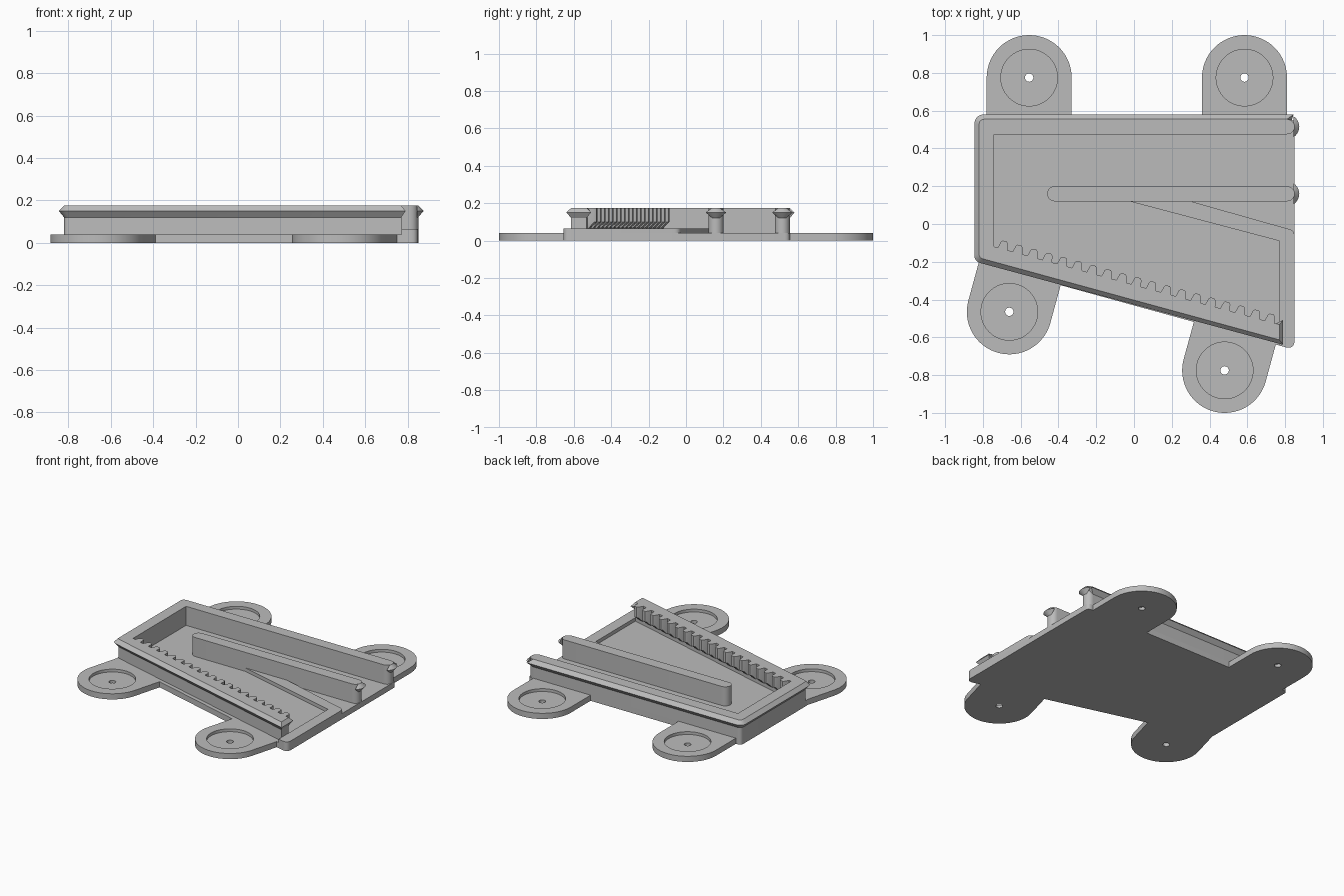
import bpy, bmesh, math
from mathutils import Vector

old = bpy.data.objects.get("Cube")
if old:
    bpy.data.objects.remove(old, do_unlink=True)

grey = bpy.data.materials.new("plain grey")
grey.use_nodes = True
grey.diffuse_color = (0.5, 0.5, 0.5, 1)
grey.node_tree.nodes["Principled BSDF"].inputs["Base Color"].default_value = (0.5, 0.5, 0.5, 1)

FLOOR, LIP, TOP = 0.04, 0.065, 0.175
SLOPE = -0.2733
TILT = math.atan(SLOPE)
# Flare of the rim: height and outward offset
RIM = [(0.12, 0), (0.15, 0.025), (TOP, 0)]


def loft(name, loops, ring=False):
    """Bridge (outline, height) loops; cap the ends or close into a ring."""
    bm = bmesh.new()
    rows = [[bm.verts.new((p[0], p[1], z)) for p in pts] for pts, z in loops]
    n = len(rows[0])
    pairs = list(zip(rows, rows[1:]))
    if ring:
        pairs.append((rows[-1], rows[0]))
    else:
        bm.faces.new(rows[0])
        bm.faces.new(rows[-1])
    for a, b in pairs:
        for i in range(n):
            j = (i + 1) % n
            bm.faces.new((a[i], a[j], b[j], b[i]))
    bmesh.ops.recalc_face_normals(bm, faces=bm.faces)
    me = bpy.data.meshes.new(name)
    bm.to_mesh(me)
    bm.free()
    me.materials.append(grey)
    ob = bpy.data.objects.new(name, me)
    bpy.context.collection.objects.link(ob)
    bpy.ops.object.select_all(action='DESELECT')
    ob.select_set(True)
    bpy.context.view_layer.objects.active = ob
    bpy.ops.object.shade_smooth_by_angle(angle=math.radians(30))
    return ob


def rounded(corners, steps=6):
    """Outline from (x, y, radius) corners."""
    out = []
    for i, (x, y, r) in enumerate(corners):
        p = Vector((x, y))
        if r == 0:
            out.append(p)
            continue
        a = p + (Vector(corners[i - 1][:2]) - p).normalized() * r
        b = p + (Vector(corners[(i + 1) % len(corners)][:2]) - p).normalized() * r
        for k in range(steps + 1):
            t = k / steps
            out.append(a * (1 - t) ** 2 + p * 2 * t * (1 - t) + b * t * t)
    return out


def arc(cx, cy, r, a0, a1, n=12):
    return [(cx + r * math.cos(a0 + (a1 - a0) * i / n),
             cy + r * math.sin(a0 + (a1 - a0) * i / n)) for i in range(n + 1)]


def prism(name, pts, z0, z1):
    return loft(name, [(pts, z0), (pts, z1)])


def front(x, shift=0):
    """Slanted front line of the tray."""
    return -0.179 + SLOPE * (x + 0.82) + shift


# Floor plate with a narrow ledge along the front
prism("floor_plate", rounded([
    (-0.82, 0.555, 0.03), (0.85, 0.555, 0.03),
    (0.85, front(0.85, -0.03), 0.05), (-0.82, front(-0.82, -0.026), 0.03)]), 0, FLOOR)

# Raised lip on the right, joined to a slanted ridge
prism("lip_and_ridge", rounded([
    (0.85, -0.035, 0.03), (0.23, 0.14, 0), (-0.1, 0.14, 0), (0.77, -0.09, 0),
    (0.77, front(0.77, -0.03), 0), (0.85, front(0.85, -0.03), 0.05)]), FLOOR, LIP)


# Back, left and front walls in one piece with a flared rim
def wall_outline(e):
    left = -0.82 - e
    return rounded([
        (0.81, 0.475, 0), (0.81 + 1.4 * e, 0.555 + e, 0),
        (left, 0.555 + e, 0.03 + e),
        (left, front(left, -1.04 * e), 0.02 + e / 2),
        (0.77 + 0.8 * e, front(0.77, -1.04 * e), 0),
        (0.77 + 0.8 * e, front(0.77, 0.081 + e), 0),
        (0.75, front(0.75, 0.081), 0),
        (-0.74, front(-0.74, 0.081), 0), (-0.74, 0.475, 0)])


loft("tray_wall", [(wall_outline(0), FLOOR)] + [(wall_outline(e), z) for z, e in RIM])

# Divider and the rounded end of the back wall, each with a hooked tip
H = math.pi / 2
for name, y, x0 in (("divider", 0.16, -0.42), ("back_wall_end", 0.515, 0.8)):
    if name == "divider":
        tail = arc(x0, y, 0.04, H, 3 * H)
    else:
        tail = [(x0, y + 0.04), (x0, y - 0.04)]
    prism(name, arc(0.81, y, 0.04, -H, H) + tail, FLOOR, TOP)
    tip = []
    for z, e in RIM:
        r = 0.04 + e
        half = math.acos(0.035 / r)
        tip.append((arc(0.81, y, r, -half, half), z))
    loft(name + "_hook", tip)

# Rack teeth along the inside of the front wall, tapered underneath
along = Vector((math.cos(TILT), math.sin(TILT)))
across = Vector((-along.y, along.x))
SHAPE = [(-0.03, -0.01), (-0.027, 0), (-0.019, 0.034), (-0.011, 0.043),
         (0.011, 0.043), (0.019, 0.034), (0.027, 0), (0.03, -0.01)]
for i in range(19):
    x = -0.695 + i * 0.0785
    base = Vector((x, front(x, 0.081)))
    full = [base + along * u + across * v for u, v in SHAPE]
    low = [base + along * u + across * min(v, v * 0.05) for u, v in SHAPE]
    loft(f"rack_tooth_{i + 1}", [(low, LIP), (full, 0.1), (full, TOP)])


# Mounting feet: rounded tabs with a round recess and a screw hole
def foot(name, cx, cy, turn, n=64, r=0.225, reach=0.28):
    ca, sa = math.cos(turn), math.sin(turn)

    def place(x, y):
        return (cx + x * ca - y * sa, cy + x * sa + y * ca)

    angles = [2 * math.pi * i / n for i in range(n)]
    outer = []
    for a in angles:
        c, s = math.cos(a), math.sin(a)
        k = r
        if s > 0:
            k = min(r / max(abs(c), 0.001), reach / s)
        outer.append(place(k * c, k * s))

    def circle(q):
        return [place(q * math.cos(a), q * math.sin(a)) for a in angles]

    loft(name, [(outer, 0), (outer, FLOOR), (circle(0.15), FLOOR),
                (circle(0.15), 0.02), (circle(0.022), 0.02), (circle(0.022), 0)], ring=True)


foot("back_right_foot", -0.555, 0.775, math.pi)
foot("back_left_foot", 0.585, 0.775, math.pi)
foot("front_right_foot", -0.66, -0.465, TILT)
foot("front_left_foot", 0.48, -0.775, TILT)
